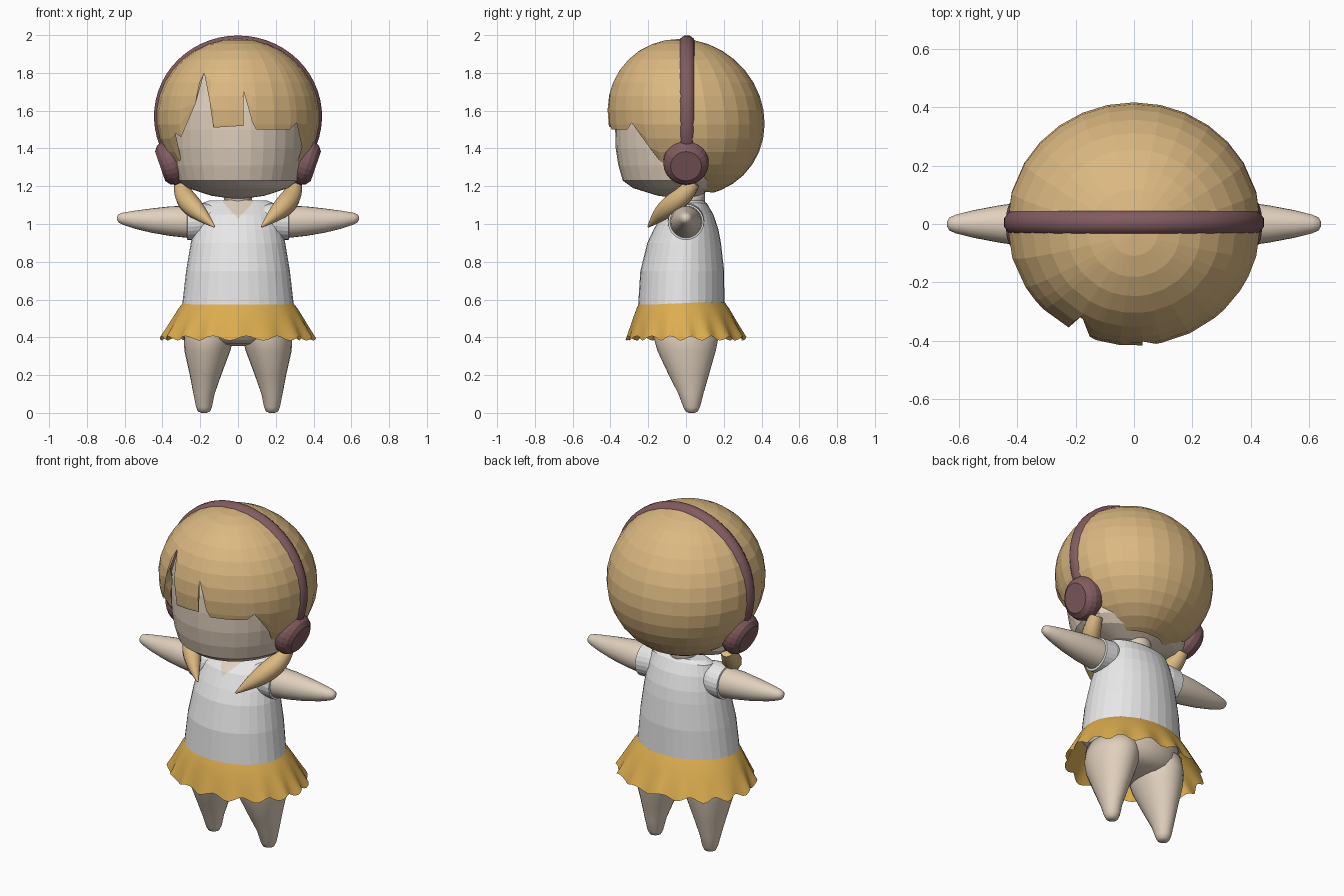
import bpy, bmesh
from math import sin, cos, pi, radians, sqrt, acos
from mathutils import Vector, Matrix

cube = bpy.data.objects.get("Cube")
if cube:
    bpy.data.objects.remove(cube, do_unlink=True)


def material(name, rgb):
    m = bpy.data.materials.new(name)
    m.use_nodes = True
    m.diffuse_color = (*rgb, 1)
    node = m.node_tree.nodes["Principled BSDF"]
    node.inputs["Base Color"].default_value = (*rgb, 1)
    node.inputs["Roughness"].default_value = 0.8
    return m


SKIN = material("skin", (0.75, 0.63, 0.51))
HAIR = material("blond_hair", (0.71, 0.48, 0.22))
WHITE = material("white_cloth", (0.80, 0.80, 0.80))
YELLOW = material("yellow_cloth", (0.72, 0.42, 0.08))
MAROON = material("maroon_plastic", (0.22, 0.105, 0.115))


def finish(name, bm, mat, smooth=False):
    bmesh.ops.remove_doubles(bm, verts=bm.verts, dist=0.0002)
    bmesh.ops.recalc_face_normals(bm, faces=bm.faces)
    me = bpy.data.meshes.new(name)
    bm.to_mesh(me)
    bm.free()
    me.materials.append(mat)
    for p in me.polygons:
        p.use_smooth = smooth
    ob = bpy.data.objects.new(name, me)
    bpy.context.collection.objects.link(ob)
    return ob


def skin_rows(rows, closed=True, caps=True):
    """Bridge rows of points into a surface."""
    bm = bmesh.new()
    vs = [[bm.verts.new(p) for p in row] for row in rows]
    n = len(vs[0])
    for a, b in zip(vs, vs[1:]):
        for i in range(n if closed else n - 1):
            j = (i + 1) % n
            bm.faces.new((a[i], a[j], b[j], b[i]))
    if caps:
        bm.faces.new(vs[0])
        bm.faces.new(vs[-1])
    return bm


def loft(name, stations, mat, u=(1, 0, 0), v=(0, 1, 0), segs=32, smooth=False,
         caps=True, move=None):
    """Stations are (centre, radius along u, radius along v)."""
    u, v = Vector(u), Vector(v)
    rows = [[Vector(c) + u * ru * cos(2 * pi * i / segs) + v * rv * sin(2 * pi * i / segs)
             for i in range(segs)] for c, ru, rv in stations]
    bm = skin_rows(rows, caps=caps)
    if move:
        bm.transform(move)
    return finish(name, bm, mat, smooth)


def tube(name, pts, radii, mat, bevel, kind="POLY"):
    cu = bpy.data.curves.new(name, "CURVE")
    cu.dimensions = "3D"
    cu.bevel_depth = bevel
    cu.bevel_resolution = 3
    cu.use_fill_caps = True
    cu.resolution_u = 4
    sp = cu.splines.new(kind)
    sp.points.add(len(pts) - 1)
    for p, co, r in zip(sp.points, pts, radii):
        p.co = (*co, 1)
        p.radius = r
    if kind == "NURBS":
        sp.use_endpoint_u = True
        sp.order_u = 3
    cu.materials.append(mat)
    ob = bpy.data.objects.new(name, cu)
    bpy.context.collection.objects.link(ob)


# Head, flatter at the back so the hair covers it
face = [(.04, 1.135), (.15, 1.15), (.28, 1.19), (.335, 1.23), (.358, 1.31), (.372, 1.40),
        (.375, 1.5), (.37, 1.6), (.33, 1.75), (.2, 1.88), (.05, 1.92)]
head = loft("head", [((0, 0, z), r * .95, r) for r, z in face], SKIN)
for vert in head.data.vertices:
    if vert.co.y > 0:
        vert.co.y *= .5
loft("neck", [((0, .03, z), .075, .07) for z in (1.08, 1.2)], SKIN, segs=20, smooth=True)

# Hair shell: the rim is (azimuth from the front, height), with notches in the fringe
RIM = [(-180, 1.165), (-120, 1.17), (-105, 1.19), (-90, 1.27), (-74, 1.35), (-59, 1.31),
       (-51, 1.48), (-45.6, 1.46), (-31.5, 1.64), (-30, 1.80), (-21, 1.66), (-17.6, 1.51),
       (3.8, 1.52), (4.2, 1.70), (10, 1.54), (12.8, 1.5), (39.7, 1.5), (45.6, 1.535),
       (57, 1.41), (64.7, 1.31), (75, 1.36), (90, 1.27), (105, 1.19), (120, 1.17), (180, 1.165)]
MID, RZ = 1.565, .415


def hair_point(az, phi):
    z = RZ * cos(phi)
    return (.435 * sin(phi) * sin(az), -.415 * sin(phi) * cos(az) - .08 * z, MID + z)


columns = list(RIM)
for (a0, z0), (a1, z1) in zip(RIM, RIM[1:]):
    n = max(1, round((a1 - a0) / 11))
    columns += [(a0 + (a1 - a0) * k / n, z0 + (z1 - z0) * k / n) for k in range(1, n)]
columns.sort()
rows = []
for k in range(17):
    rows.append([hair_point(radians(a), min(pi * k / 17 + .0001, acos((z - MID) / RZ)))
                 for a, z in columns])
rows.append([hair_point(radians(a), acos((z - MID) / RZ)) for a, z in columns])
bm = skin_rows(rows, closed=False, caps=False)
bmesh.ops.dissolve_degenerate(bm, dist=0.0002, edges=bm.edges)
finish("hair", bm, HAIR)

# Headphone band
arc = [radians(-118 + 236 * i / 36) for i in range(37)]
tube("headphone_band", [(.402 * sin(t), .005, 1.57 + .385 * cos(t)) for t in arc],
     [1] * 37, MAROON, .045)

# Shirt
SHIRT = [(.575, .295, .228, -.025), (.75, .275, .222, -.02), (.9, .25, .195, -.01),
         (.97, .235, .172, 0), (1.05, .215, .135, .01), (1.11, .19, .08, .03),
         (1.125, .15, .06, .03)]
loft("shirt", [((0, cy, z), rx, ry) for z, rx, ry, cy in SHIRT], WHITE)

# Skin showing in the V neckline, laid just over the shirt front
rows = []
for z, w, rx, ry, cy in [(1.03, .002, .22, .145, .0075), (1.05, .02, .215, .135, .01),
                         (1.11, .075, .19, .08, .03), (1.126, .08, .15, .06, .03)]:
    xs = [w * k / 3 for k in range(-3, 4)]
    rows.append([(x, cy - ry * sqrt(1 - (x / rx) ** 2) - .005, z) for x in xs])
finish("neckline", skin_rows(rows, closed=False, caps=False), SKIN)

# Skirt with a ruffled hem
N = 112
rows = []
for t in [k / 6 for k in range(7)]:
    flare = .3 * t + .7 * t ** 0.8
    row = []
    for i in range(N):
        a = 2 * pi * i / N
        wave = 1 + .028 * t * t * cos(16 * a + .8 * sin(3 * a))
        row.append(((.29 + .112 * flare) * wave * cos(a),
                    -.02 * (1 - t) + (.226 + .085 * flare) * wave * sin(a),
                    .585 - .19 * t + .012 * t * t * sin(16 * a + sin(2 * a))))
    rows.append(row)
finish("skirt", skin_rows(rows, caps=False), YELLOW, True)

# Hips
hips = [(.355, .06), (.365, .17), (.39, .235), (.44, .268), (.5, .275), (.57, .27)]
loft("hips", [((0, 0, z), r, r * .7) for z, r in hips], SKIN, smooth=True)

# Parts that come in pairs
LEG = [(0, .18, .03, .015, .015), (.008, .18, .03, .032, .032), (.03, .18, .03, .042, .044),
       (.1, .18, .026, .056, .066), (.2, .172, .015, .083, .106), (.33, .162, .003, .122, .155),
       (.4, .155, 0, .132, .172), (.48, .15, 0, .125, .165)]
ARM = [(.18, 1.01, .085), (.27, 1.012, .085), (.36, 1.015, .078), (.46, 1.018, .064),
       (.55, 1.023, .047), (.61, 1.028, .032), (.632, 1.03, .022), (.64, 1.03, .008)]
SLEEVE = [(.14, 1.02, .085), (.2, 1.015, .097), (.268, 1.01, .095), (.272, 1.01, .08)]
CUP = [(-.07, .085), (-.055, .105), (-.025, .12), (.005, .12), (.03, .108), (.05, .082)]
TAIL = [(.30, .04, 1.22, .75), (.295, .0, 1.16, 1), (.25, -.08, 1.10, 1.15),
        (.185, -.15, 1.04, .75), (.125, -.2, .985, .1)]
for side, s in (("left", 1), ("right", -1)):
    loft(side + "_leg", [((s * x, y, z), rx, ry) for z, x, y, rx, ry in LEG], SKIN,
         segs=24, smooth=True)
    for part, data, mat in (("_arm", ARM, SKIN), ("_sleeve", SLEEVE, WHITE)):
        loft(side + part, [((s * x, 0, z), r, r) for x, z, r in data], mat,
             u=(0, 1, 0), v=(0, 0, 1), segs=24, smooth=part == "_arm")
    # Ear cup tilted to face slightly down
    tilt = Matrix.Translation((s * .365, 0, 1.322)) @ Matrix.Rotation(s * radians(90 + 19), 4, "Y")
    loft(side + "_ear_cup", [((0, 0, h), r, r) for h, r in CUP], MAROON, segs=24, move=tilt)
    tube(side + "_pigtail", [(s * x, y, z) for x, y, z, r in TAIL],
         [r for x, y, z, r in TAIL], HAIR, .05, "NURBS")
